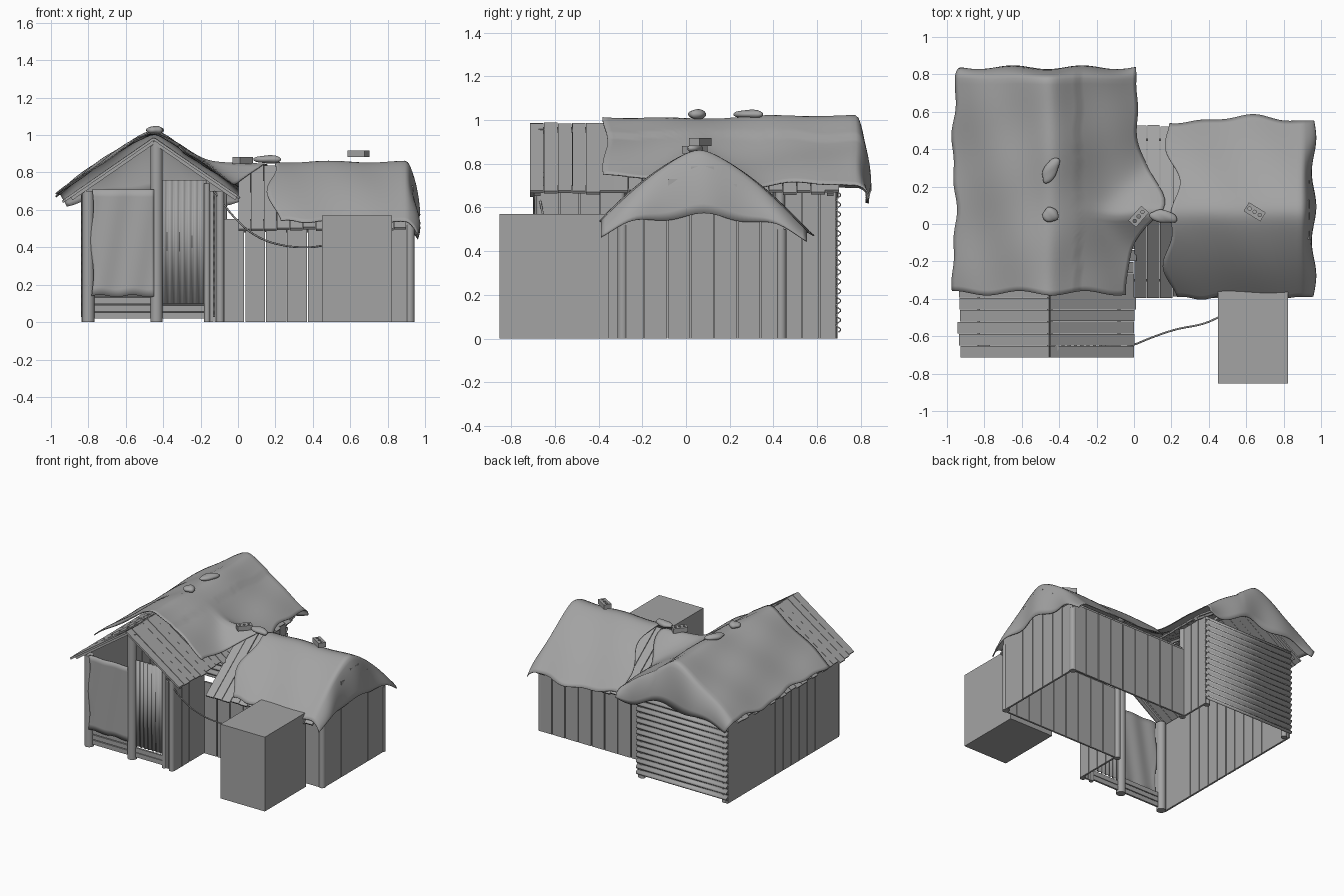
import bpy, bmesh, math, random
from mathutils import Vector, Matrix

random.seed(4)
cube = bpy.data.objects.get("Cube")
if cube:
    bpy.data.objects.remove(cube)

grey = bpy.data.materials.new("plain_grey")
grey.use_nodes = True
COLOUR = (0.37, 0.37, 0.37, 1)
grey.diffuse_color = COLOUR
grey.node_tree.nodes["Principled BSDF"].inputs["Base Color"].default_value = COLOUR

X, Y, Z = Vector((1, 0, 0)), Vector((0, 1, 0)), Vector((0, 0, 1))
RIDGE_X, RIDGE_Y = -0.45, 0.06


def house_roof(x):
    return 0.985 - 0.69 * abs(x - RIDGE_X)


def annex_roof(y):
    return 0.84 - 0.76 * abs(y - RIDGE_Y)


def finish(name, bm, smooth=False, thickness=0):
    bmesh.ops.recalc_face_normals(bm, faces=bm.faces)
    mesh = bpy.data.meshes.new(name)
    bm.to_mesh(mesh)
    bm.free()
    mesh.materials.append(grey)
    obj = bpy.data.objects.new(name, mesh)
    bpy.context.collection.objects.link(obj)
    if thickness:
        mod = obj.modifiers.new("Thickness", "SOLIDIFY")
        mod.thickness, mod.offset = thickness, 0
    if smooth:
        bpy.ops.object.select_all(action="DESELECT")
        obj.select_set(True)
        bpy.context.view_layer.objects.active = obj
        bpy.ops.object.shade_smooth_by_angle(angle=math.radians(50))
    return obj


def beam(bm, p, q, across, width, thick):
    """Box running from p to q, with its width along the across vector."""
    p, q = Vector(p), Vector(q)
    along = q - p
    normal = along.cross(across).normalized() * thick
    m = Matrix((along, across * width, normal)).transposed().to_4x4()
    m.translation = (p + q) / 2
    bmesh.ops.create_cube(bm, size=1, matrix=m)


def plank_wall(name, start, end, count, top):
    bm = bmesh.new()
    start, end = Vector(start), Vector(end)
    step = (end - start) / count
    for i in range(count):
        p = start + step * (i + 0.5)
        q = p + Z * (top(p) if callable(top) else top)
        beam(bm, p, q, step.normalized(), step.length - random.uniform(0.002, 0.008), 0.014)
    finish(name, bm)


def plank_roof(name, count, first, last, ridge, half, slope, height, along):
    """Two rows of boards running from the ridge to ragged eaves."""
    bm = bmesh.new()
    across = X if along == Y else Y
    step = (last - first) / count
    for side, half_width in zip((-1, 1), half):
        for i in range(count):
            reach = half_width + random.uniform(-0.012, 0.004)
            base = along * (first + step * (i + 0.5)) + across * ridge
            top = base + Z * (height + random.uniform(-0.004, 0.002))
            eave = base + across * side * reach + Z * (height - slope * reach)
            beam(bm, top, eave, along, step - random.uniform(0.001, 0.005), 0.014)
    finish(name, bm)


def sheet(name, rows):
    """Smooth cloth through a grid of points."""
    bm = bmesh.new()
    grid = [[bm.verts.new(p) for p in row] for row in rows]
    for a, b in zip(grid, grid[1:]):
        for j in range(len(a) - 1):
            bm.faces.new((a[j], a[j + 1], b[j + 1], b[j]))
    return finish(name, bm, True, 0.006)


def corrugated(name, origin, run, rise, waves, depth):
    """Ribbed sheet: waves step along run, ribs follow rise."""
    origin, run, rise = Vector(origin), Vector(run), Vector(rise)
    out = run.cross(rise).normalized() * depth
    n = waves * 6
    rows = [[origin + run * i / n + out * math.sin(i * math.pi / 3) + rise * k
             for i in range(n + 1)] for k in (0, 1)]
    sheet(name, rows)


# Plank walls of the house and the annex
plank_wall("house_right_wall", (-0.83, -0.66, 0), (-0.83, 0.69, 0), 14, 0.69)
plank_wall("house_front_wall", (-0.18, -0.655, 0), (-0.08, -0.655, 0), 2, 0.7)
plank_wall("house_left_front_wall", (-0.08, -0.67, 0), (-0.08, -0.3, 0), 4, 0.7)
plank_wall("house_left_back_wall", (-0.08, 0.45, 0), (-0.08, 0.69, 0), 3, 0.7)
plank_wall("annex_front_wall", (-0.075, -0.3, 0), (0.93, -0.3, 0), 9, 0.55)
plank_wall("annex_back_wall", (-0.075, 0.45, 0), (0.93, 0.45, 0), 9, 0.53)
plank_wall("annex_gable_wall", (0.93, -0.3, 0), (0.93, 0.45, 0), 7,
           lambda p: annex_roof(p.y) - 0.04)

# Corrugated sheets
corrugated("house_back_sheet", (-0.84, 0.697, 0.03), (0, 0, 0.66), (0.77, 0, 0), 15, 0.011)
corrugated("house_front_sheet", (-0.405, -0.655, 0.1), (0.235, 0, 0), (0, 0, 0.66), 7, 0.006)

# Round posts: x, y, height, radius
bm = bmesh.new()
for x, y, h, r in ((-0.8, -0.66, 0.7, 0.033), (-0.435, -0.66, 0.96, 0.033),
                   (-0.095, -0.665, 0.7, 0.022), (-0.165, -0.66, 0.74, 0.016),
                   (-0.8, 0.67, 0.69, 0.022), (-0.1, 0.67, 0.69, 0.022),
                   (-0.1, -0.3, 0.7, 0.022), (-0.08, 0.43, 0.7, 0.022),
                   (0.92, -0.29, 0.52, 0.024), (0.92, 0.435, 0.5, 0.024)):
    bmesh.ops.create_cone(bm, cap_ends=True, segments=14, radius1=r, radius2=r, depth=h,
                          matrix=Matrix.Translation((x, y, h / 2)))
finish("posts", bm, True)

# Low boards across the front, and rafters under the roof
bm = bmesh.new()
for z in (0.035, 0.075, 0.115):
    beam(bm, (-0.78, -0.66, z), (-0.45, -0.66, z), Z, 0.034, 0.014)
for z in (0.035, 0.073):
    beam(bm, (-0.42, -0.66, z), (-0.17, -0.66, z), Z, 0.034, 0.014)
finish("front_boards", bm)
bm = bmesh.new()
for y in (-0.68, 0.0, 0.66):
    for side in (-1, 1):
        x = RIDGE_X + side * 0.44
        beam(bm, (RIDGE_X, y, 0.963), (x, y, house_roof(x) - 0.022), Y, 0.03, 0.018)
beam(bm, (RIDGE_X, -0.68, 0.955), (RIDGE_X, 0.7, 0.955), X, 0.03, 0.025)
finish("rafters", bm)

# Board roofs
plank_roof("house_roof_boards", 22, -0.715, 0.7, RIDGE_X, (0.485, 0.455), 0.69, 0.98, Y)
plank_roof("annex_roof_boards", 13, 0.0, 0.9, RIDGE_Y, (0.45, 0.465), 0.76, 0.835, X)


# Cloth over the house, spilling onto the annex ridge and hanging at the back
def house_cloth():
    rows = []
    for j in range(50):
        t = j / 49
        y = -0.37 + 1.15 * min(t / 0.84, 1)
        hang = max(0, (t - 0.84) / 0.16)
        left = -0.96 + 0.01 * math.sin(y * 9 + 1) + 0.006 * math.sin(y * 23) + 0.04 * hang ** 2
        spill = math.exp(-((y - 0.11) / 0.18) ** 2)
        right = -0.04 + 0.185 * spill + 0.055 * min(1, max(0, y * 3)) + 0.005 * math.sin(y * 23)
        row = []
        for i in range(49):
            s = i / 48
            x = left + (right - left) * s
            bump = 0.007 * math.sin(x * 17 + y * 5) + 0.004 * math.sin(y * 14 - x * 6)
            d = math.hypot(x - RIDGE_X, 0.04) - 0.04
            z = 1.012 - 0.69 * d + bump
            if x < RIDGE_X:
                z += 0.02 * math.sin(math.pi * min(1, d / 0.5)) * (0.5 + 0.5 * t)
            over = annex_roof(y) + 0.022
            if x > -0.3:
                z = (z + over + math.hypot(z - over, 0.06)) / 2 - 0.012
            bottom = 0.64 + 0.025 * math.sin(x * 15) + 0.06 * math.exp(-(d / 0.2) ** 2)
            bottom = min(bottom, z - 0.03)
            z += (bottom - z) * hang ** 1.5
            flare = 0.055 * math.sin(hang * 1.6) + 0.01 * hang * math.sin(x * 17)
            row.append((x, y + flare + 0.012 * math.sin(x * 18) * (1 - t), z))
        rows.append(row)
    sheet("house_cloth", rows)


# Cloth over the annex, hanging at the gable
def annex_cloth():
    rows = []
    for j in range(44):
        t = j / 43
        x = 0.2 + 0.7 * min(t / 0.8, 1)
        hang = max(0, (t - 0.8) / 0.2)
        front = -0.39 + 0.008 * math.sin(x * 14) + 0.005 * math.sin(x * 31)
        back = 0.56 + 0.018 * math.sin(x * 9 - 4) + 0.008 * math.sin(x * 22)
        row = []
        for i in range(47):
            y = front + (back - front) * i / 46
            d = math.hypot(y - RIDGE_Y, 0.06) - 0.06
            z = 0.855 - 0.83 * d + 0.005 * math.sin(x * 15 + y * 8)
            z += 0.03 * math.sin(math.pi * min(1, d / 0.45)) - 0.015 * hang
            bottom = 0.56 - 0.55 * d * d + 0.014 * math.sin(y * 19)
            bottom = min(bottom, z - 0.02)
            z += (bottom - z) * hang ** 1.4
            flare = 0.06 * math.sin(hang * 1.5) + 0.012 * hang * math.sin(y * 17)
            ragged = (0.03 * math.sin(y * 9) - 0.02 * math.sin(y * 20)) * (1 - t) ** 6
            row.append((x + flare + ragged, y, z))
        rows.append(row)
    sheet("annex_cloth", rows)


house_cloth()
annex_cloth()

# Curtain hanging in the doorway
sheet("door_curtain", [[(-0.78 + 0.33 * s / 24 + 0.008 * math.sin(k * 0.7) * (s < 3),
                         -0.692 + 0.004 * math.sin(s * 0.5 + k * 0.25),
                         0.71 - 0.57 * k / 14 + 0.006 * math.sin(s * 0.5) * k / 14)
                        for s in range(25)] for k in range(15)])

# Large crate
bm = bmesh.new()
bmesh.ops.create_cube(bm, size=1, matrix=Matrix.LocRotScale(
    Vector((0.637, -0.602, 0.285)), None, Vector((0.375, 0.5, 0.57))))
finish("crate", bm)

# Stones weighing the cloth down
for name, place, size, turn in (("round_stone", (-0.445, 0.05, 1.026), (0.043, 0.04, 0.023), 0),
                                ("long_stone", (-0.445, 0.29, 1.026), (0.075, 0.036, 0.021), 1.1),
                                ("annex_stone", (0.16, 0.04, 0.87), (0.075, 0.034, 0.022), -0.15)):
    bm = bmesh.new()
    bmesh.ops.create_icosphere(bm, subdivisions=3, radius=1)
    for v in bm.verts:
        v.co *= 1 + 0.08 * math.sin(v.co.x * 4 + v.co.y * 3)
    bm.transform(Matrix.LocRotScale(Vector(place), Matrix.Rotation(turn, 3, "Z"), Vector(size)))
    finish(name, bm, True)

# Bricks with three holes
for name, place, turn in (("spill_brick", (0.025, 0.04, 0.864), 0.85),
                          ("ridge_brick", (0.645, 0.065, 0.9), -0.55)):
    spot = Matrix.Translation(place) @ Matrix.Rotation(turn, 4, "Z")
    bm = bmesh.new()
    bmesh.ops.create_cube(bm, size=1, matrix=spot @ Matrix.Diagonal((0.105, 0.055, 0.036, 1)))
    brick = finish(name, bm)
    bm = bmesh.new()
    for x in (-0.032, 0, 0.032):
        bmesh.ops.create_cone(bm, cap_ends=True, segments=12, radius1=0.009, radius2=0.009,
                              depth=0.1, matrix=spot @ Matrix.Translation((x, 0, 0)))
    cutter = finish(name + "_cutter", bm)
    cutter.hide_render = True
    cutter.hide_set(True)
    mod = brick.modifiers.new("Holes", "BOOLEAN")
    mod.operation, mod.object = "DIFFERENCE", cutter

# Slack rope from the house to the crate
curve = bpy.data.curves.new("rope", "CURVE")
curve.dimensions, curve.bevel_depth, curve.bevel_resolution = "3D", 0.005, 2
path = ((-0.13, -0.68, 0.7), (0, -0.645, 0.54), (0.1, -0.605, 0.46),
        (0.22, -0.565, 0.415), (0.38, -0.53, 0.4), (0.46, -0.495, 0.41))
line = curve.splines.new("BEZIER")
line.bezier_points.add(len(path) - 1)
for point, co in zip(line.bezier_points, path):
    point.co = co
    point.handle_left_type = point.handle_right_type = "AUTO"
curve.materials.append(grey)
bpy.context.collection.objects.link(bpy.data.objects.new("rope", curve))
